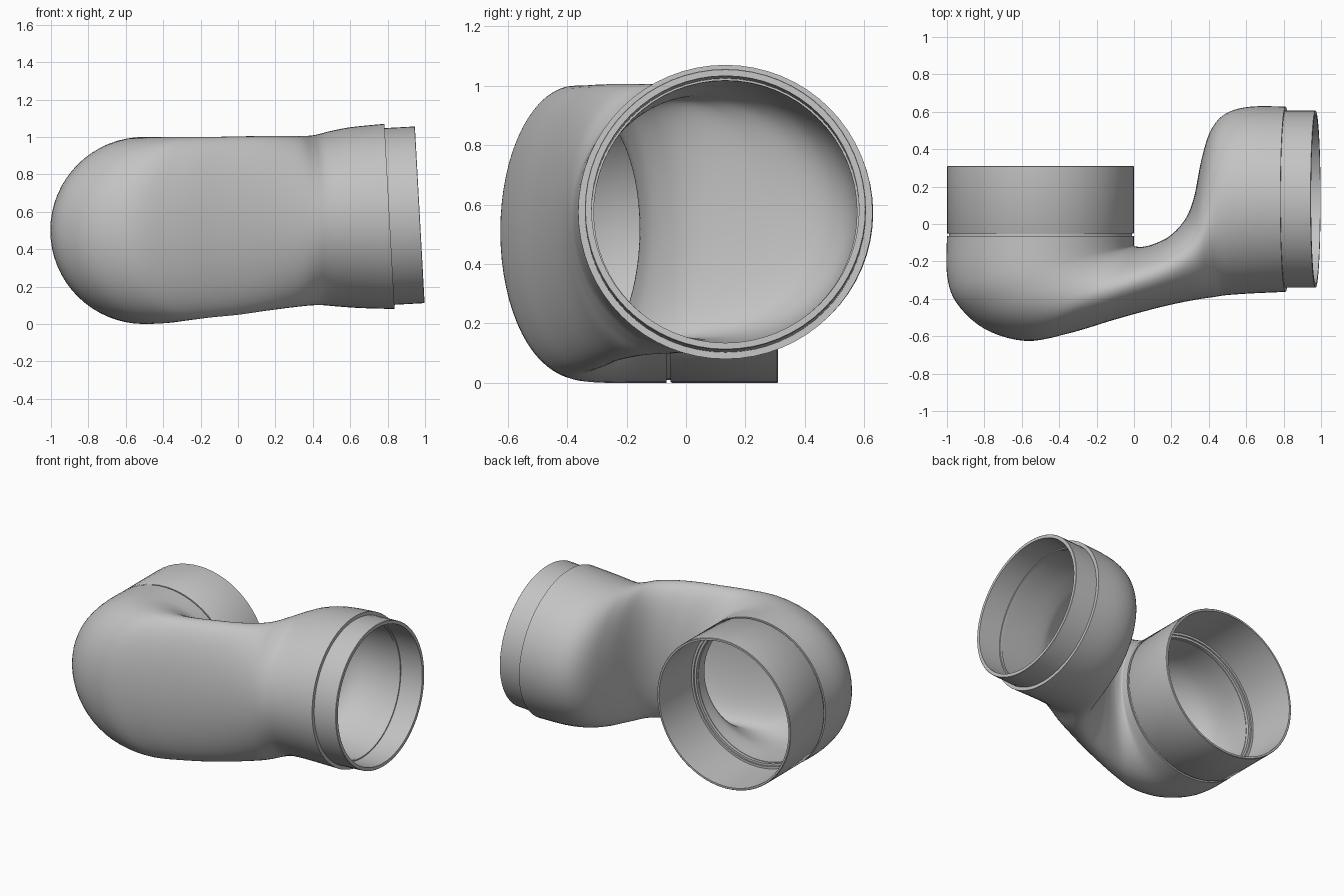
import bpy, bmesh, math
from mathutils import Vector, Matrix

default = bpy.data.objects.get("Cube")
if default:
    bpy.data.objects.remove(default, do_unlink=True)

SIDES = 64
grey = bpy.data.materials.new("pipe grey")
grey.use_nodes = True
grey.diffuse_color = (0.55, 0.55, 0.55, 1)
grey.node_tree.nodes["Principled BSDF"].inputs["Base Color"].default_value = (0.55, 0.55, 0.55, 1)


def loft(name, rings):
    """Skin a closed chain of rings into one walled tube."""
    bm = bmesh.new()
    loops = [[bm.verts.new(p) for p in ring] for ring in rings]
    for a, b in zip(loops, loops[1:] + loops[:1]):
        for i in range(SIDES):
            j = (i + 1) % SIDES
            bm.faces.new((a[i], a[j], b[j], b[i]))
    bmesh.ops.recalc_face_normals(bm, faces=bm.faces[:])
    mesh = bpy.data.meshes.new(name)
    bm.to_mesh(mesh)
    bm.free()
    mesh.materials.append(grey)
    obj = bpy.data.objects.new(name, mesh)
    bpy.context.collection.objects.link(obj)
    bpy.ops.object.select_all(action='DESELECT')
    obj.select_set(True)
    bpy.context.view_layer.objects.active = obj
    bpy.ops.object.shade_smooth_by_angle(angle=math.radians(35))
    return obj


def section_ring(section, wall):
    """Upright oval whose width runs from the outer to the inner bend."""
    ox, oy, ix, iy, low, high, tilt = section
    outer, inner = Vector((ox, oy, 0)), Vector((ix, iy, 0))
    centre = (outer + inner) / 2 + Vector((0, 0, (low + high) / 2))
    half = (inner - outer) / 2
    half *= 1 - wall / half.length
    rise = (high - low) / 2 - wall
    up = Vector((-tilt * rise, 0, rise))
    angles = [math.tau * i / SIDES for i in range(SIDES)]
    return [centre + half * math.cos(a) + up * math.sin(a) for a in angles]


def smooth_path(points, steps):
    """Catmull-Rom interpolation of the sections."""
    out = []
    for k in range(len(points) - 1):
        quad = [points[min(max(k + d, 0), len(points) - 1)] for d in (-1, 0, 1, 2)]
        for s in range(steps):
            t = s / steps
            out.append([b + 0.5 * t * (c - a + t * (2 * a - 5 * b + 4 * c - d
                        + t * (3 * (b - c) + d - a))) for a, b, c, d in zip(*quad)])
    return out + [points[-1]]


def turned(name, profile, origin, axis):
    """Turn a closed (radius, distance) profile around an axis."""
    place = Matrix.Translation(origin) @ axis.to_track_quat('Z', 'Y').to_matrix().to_4x4()
    angles = [math.tau * i / SIDES for i in range(SIDES)]
    return loft(name, [[place @ Vector((r * math.cos(a), r * math.sin(a), d)) for a in angles]
                       for r, d in profile])


# Double bend body: outer x, y, inner x, y, bottom, top, end tilt
sections = [
    (-1, -.065, 0, -.065, 0, 1, 0),
    (-1, -.27, 0, -.1, 0, 1, 0),
    (-.95, -.42, 0, -.115, 0, 1, 0),
    (-.8, -.56, .01, -.12, .005, 1, 0),
    (-.58, -.625, .03, -.122, .02, 1, 0),
    (-.35, -.585, .06, -.12, .035, 1, 0),
    (-.1, -.51, .11, -.105, .05, 1.003, 0),
    (.1, -.455, .19, -.065, .07, 1.005, 0),
    (.25, -.42, .27, .02, .085, 1.005, 0),
    (.36, -.4, .32, .14, .095, 1.005, .01),
    (.43, -.39, .36, .34, .1, 1.007, .02),
    (.48, -.382, .41, .5, .1, 1.015, .03),
    (.55, -.376, .49, .59, .093, 1.033, .04),
    (.65, -.37, .62, .627, .085, 1.053, .05),
    (.81, -.363, .81, .628, .08, 1.07, .055),
]
dense = smooth_path(sections, 5)
outside = [section_ring(s, 0) for s in dense]
inside = [section_ring(s, .048) for s in reversed(dense)]
loft("bend_body", outside + inside)

# Rear socket with a recessed seam and an inner stop ring
turned("rear_socket", [(.49, -.08), (.49, -.052), (.497, -.052), (.5, -.047), (.5, .307),
                       (.497, .31), (.485, .31), (.485, -.035), (.47, -.035), (.47, -.045),
                       (.455, -.045), (.455, -.08)],
       Vector((-.5, 0, .5)), Vector((0, 1, 0)))

# Side spigot, tipped slightly upward
turned("side_spigot", [(.473, -.02), (.473, .158), (.471, .16), (.45, .16),
                       (.45, .0), (.443, .0), (.443, -.02)],
       Vector((.812, .1325, .575)), Vector((1, 0, .055)).normalized())
